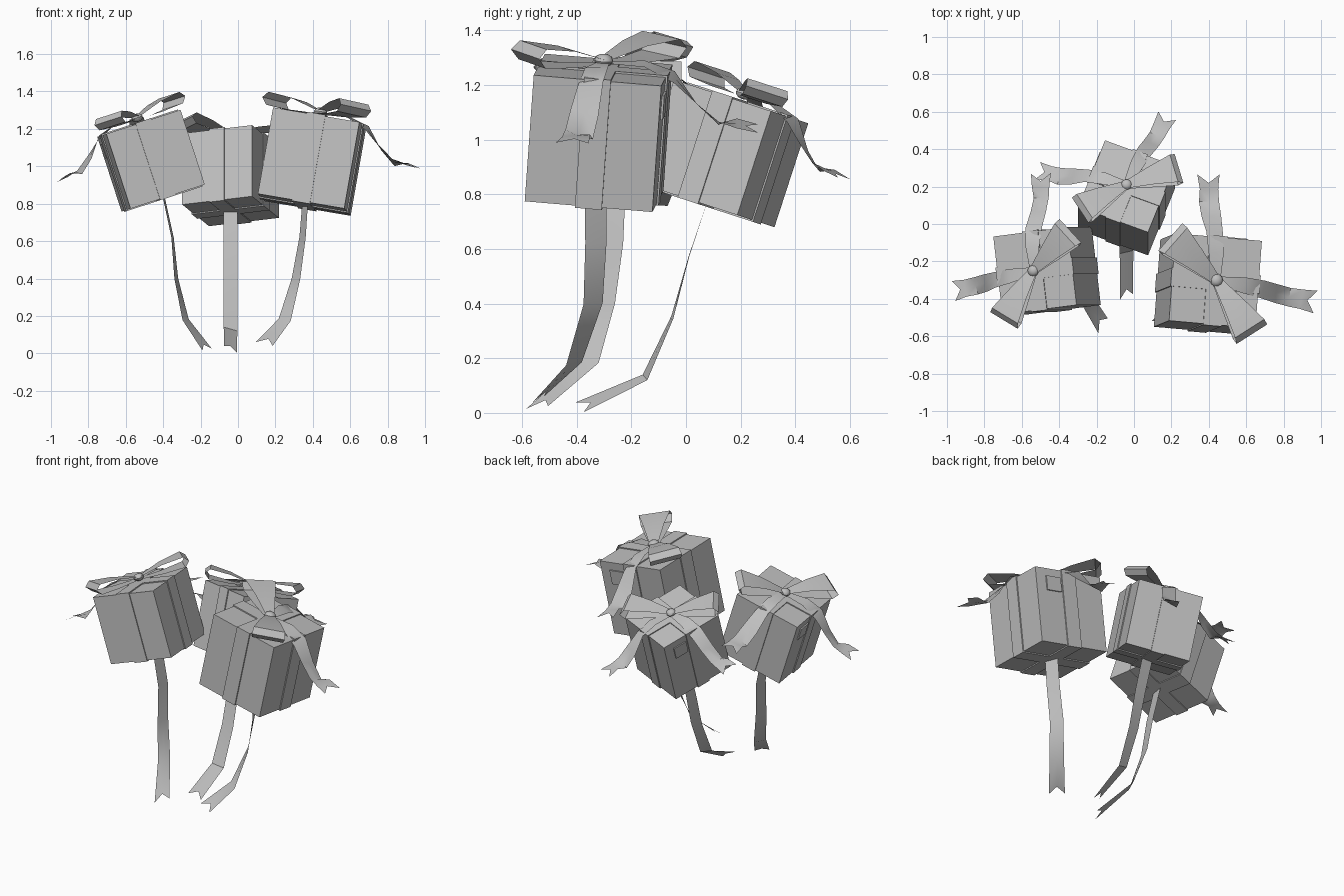
import bpy
import bmesh
from math import radians, cos, sin
from mathutils import Matrix, Vector

start = bpy.data.objects.get("Cube")
if start:
    bpy.data.objects.remove(start, do_unlink=True)

GREY = (0.52, 0.52, 0.52, 1.0)
mat = bpy.data.materials.new("soft_grey")
mat.use_nodes = True
mat.diffuse_color = GREY
bsdf = next(n for n in mat.node_tree.nodes if n.type == "BSDF_PRINCIPLED")
bsdf.inputs["Base Color"].default_value = GREY
bsdf.inputs["Roughness"].default_value = 0.7


def finish(name, bm, frame, smooth=False):
    """Turn a bmesh into a named object placed by a frame matrix."""
    mesh = bpy.data.meshes.new(name)
    bm.to_mesh(mesh)
    bm.free()
    mesh.materials.append(mat)
    obj = bpy.data.objects.new(name, mesh)
    bpy.context.collection.objects.link(obj)
    obj.matrix_world = frame
    if smooth:
        bpy.ops.object.select_all(action="DESELECT")
        obj.select_set(True)
        bpy.context.view_layer.objects.active = obj
        bpy.ops.object.shade_smooth_by_angle(angle=radians(40))
    return obj


def block(name, frame, size, center=(0, 0, 0)):
    bm = bmesh.new()
    bmesh.ops.create_cube(bm, size=1)
    bmesh.ops.scale(bm, vec=size, verts=bm.verts)
    bmesh.ops.translate(bm, vec=center, verts=bm.verts)
    return finish(name, bm, frame)


def ribbon(name, frame, rows, notch=0.0):
    """Thin strip through (center, half width) rows, with a forked end."""
    bm = bmesh.new()
    cut = (rows[-2][0] - rows[-1][0]).normalized() * notch
    previous = None
    for i, (c, half) in enumerate(rows):
        middle = c + cut if i == len(rows) - 1 else c
        row = [bm.verts.new(p) for p in (c - half, middle, c + half)]
        if previous:
            for k in range(2):
                bm.faces.new((previous[k], previous[k + 1], row[k + 1], row[k]))
        previous = row
    return finish(name, bm, frame, smooth=True)


def radial_rows(profile, angle):
    """Rows of (radius, height, half width, twist) swung to one direction."""
    a = radians(angle)
    out = Vector((cos(a), sin(a), 0))
    side = Vector((-sin(a), cos(a), 0))
    return [(out * r + Vector((0, 0, z)), side * w + Vector((0, 0, t)))
            for r, z, w, t in profile]


LOOP = [(0.03, 0.55, 0.06, 0), (0.35, 0.55, 0.13, 0), (0.66, 0.57, 0.2, 0),
        (0.73, 0.65, 0.21, 0), (0.66, 0.72, 0.2, 0), (0.35, 0.68, 0.13, 0),
        (0.03, 0.59, 0.06, 0)]
TAIL = [(0.03, 0.56, 0.05, 0), (0.32, 0.57, 0.09, 0.01), (0.56, 0.48, 0.1, 0.03),
        (0.75, 0.28, 0.11, -0.02), (0.93, 0.14, 0.11, -0.03),
        (1.07, 0.15, 0.11, 0.02), (1.24, 0.12, 0.13, 0.01)]
BOW_HEADING = 135


def gift(prefix, center, size, lean_y, lean_x, yaw):
    frame = (Matrix.Translation(center)
             @ Matrix.Rotation(radians(lean_y), 4, "Y")
             @ Matrix.Rotation(radians(lean_x), 4, "X")
             @ Matrix.Rotation(radians(yaw), 4, "Z")
             @ Matrix.Scale(size, 4))
    # Box with two crossing bands and a small label
    block(prefix + "_box", frame, (1, 1, 1))
    block(prefix + "_band_lengthwise", frame, (1.03, 0.21, 1.03))
    block(prefix + "_band_crosswise", frame, (0.21, 1.03, 1.03))
    block(prefix + "_label", frame, (0.02, 0.22, 0.19), (-0.508, 0.24, 0.3))
    # Bow: mirrored loops and forked tails around a knot
    for side, sign in (("left", 1), ("right", -1)):
        ribbon(f"{prefix}_bow_loop_{side}", frame,
               radial_rows(LOOP, BOW_HEADING + sign * 98))
        ribbon(f"{prefix}_bow_tail_{side}", frame,
               radial_rows(TAIL, BOW_HEADING + sign * 50), notch=0.1)
    bm = bmesh.new()
    bmesh.ops.create_uvsphere(bm, u_segments=10, v_segments=6, radius=0.075)
    bmesh.ops.scale(bm, vec=(1, 1, 0.7), verts=bm.verts)
    bmesh.ops.translate(bm, vec=(0, 0, 0.575), verts=bm.verts)
    finish(prefix + "_bow_knot", bm, frame, smooth=True)


def streamer(name, path, half_start, half_end):
    """Long ribbon hanging below a gift, turning along its length."""
    a, b = Vector(half_start), Vector(half_end)
    last = len(path) - 1
    rows = [(Vector(p), a.lerp(b, (i / last) ** 2)) for i, p in enumerate(path)]
    ribbon(name, Matrix.Identity(4), rows, notch=0.045)


# Three gifts leaning away from each other
gift("right_gift", (-0.465, -0.25, 1.03), 0.42, -18, 0, 7)
gift("left_gift", (0.395, -0.32, 1.025), 0.47, 10, -4, -95)
gift("back_gift", (-0.04, 0.14, 0.95), 0.40, 0, -18, -21)

# Hanging streamers
streamer("right_streamer",
         [(-0.40, -0.26, 0.85), (-0.35, -0.27, 0.62), (-0.33, -0.30, 0.40),
          (-0.28, -0.36, 0.18), (-0.165, -0.545, 0.02)],
         (0.005, 0.04, 0), (0.025, 0.04, 0.005))
streamer("left_streamer",
         [(0.36, -0.33, 0.82), (0.345, -0.33, 0.62), (0.31, -0.34, 0.40),
          (0.25, -0.41, 0.18), (0.14, -0.54, 0.05)],
         (0.015, -0.04, 0), (0.045, -0.02, -0.01))
streamer("back_streamer",
         [(-0.04, 0.08, 0.78), (-0.04, 0.01, 0.57), (-0.04, -0.05, 0.35),
          (-0.04, -0.15, 0.13), (-0.04, -0.39, 0.02)],
         (0.038, 0, 0), (0.035, 0.015, -0.018))
